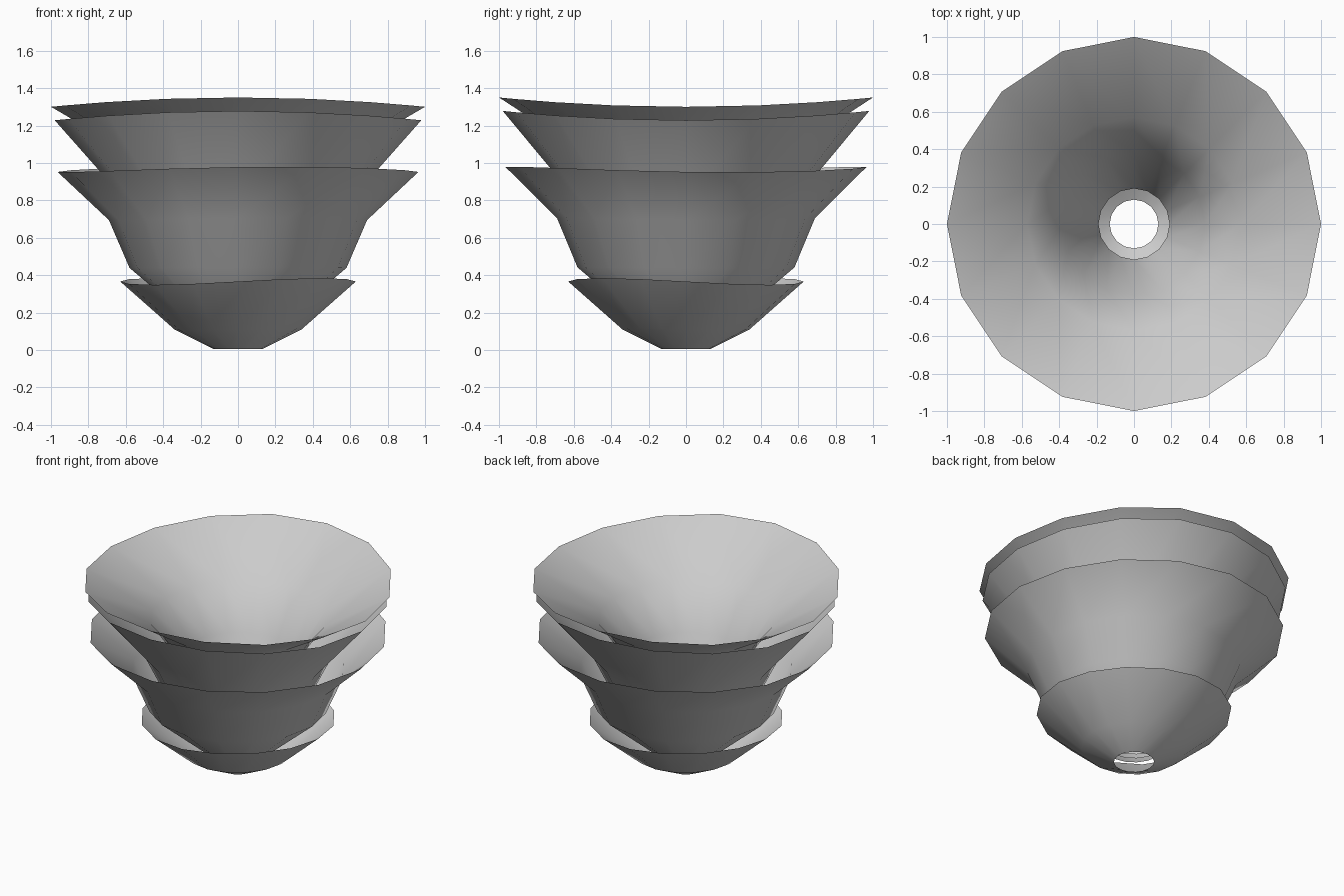
import bpy, bmesh, math

if "Cube" in bpy.data.objects:
    bpy.data.objects.remove(bpy.data.objects["Cube"])

SIDES = 16

# name, profile (radius, height) from throat to rim, rim wave height, wave phase in degrees
LAYERS = [
    ("outer_petal_cup", [(0.13, 0.005), (0.34, 0.11), (0.63, 0.366)], 0.018, 45),
    ("second_petal_cup", [(0.19, 0.11), (0.58, 0.44), (0.69, 0.70), (0.965, 0.965)], 0.015, 15),
    ("third_petal_cup", [(0.19, 0.14), (0.46, 0.52), (0.60, 0.81), (0.98, 1.253)], 0.025, 0),
    ("inner_petal_cup", [(0.19, 0.17), (0.38, 0.78), (0.57, 1.06), (1.0, 1.325)], 0.025, 0),
]


def make_cup(name, profile, wave, phase):
    bm = bmesh.new()
    rings = []
    for i, (r, z) in enumerate(profile):
        amount = wave * (i / (len(profile) - 1)) ** 2
        ring = []
        for s in range(SIDES):
            a = math.tau * s / SIDES
            dz = -amount * math.cos(2 * (a - math.radians(phase)))
            ring.append(bm.verts.new((r * math.cos(a), r * math.sin(a), z + dz)))
        rings.append(ring)
    # open walls between neighbouring rings
    for low, high in zip(rings, rings[1:]):
        for s in range(SIDES):
            n = (s + 1) % SIDES
            face = bm.faces.new((low[s], low[n], high[n], high[s]))
            face.smooth = True
    mesh = bpy.data.meshes.new(name)
    bm.to_mesh(mesh)
    bm.free()
    obj = bpy.data.objects.new(name, mesh)
    bpy.context.collection.objects.link(obj)


for layer in LAYERS:
    make_cup(*layer)
